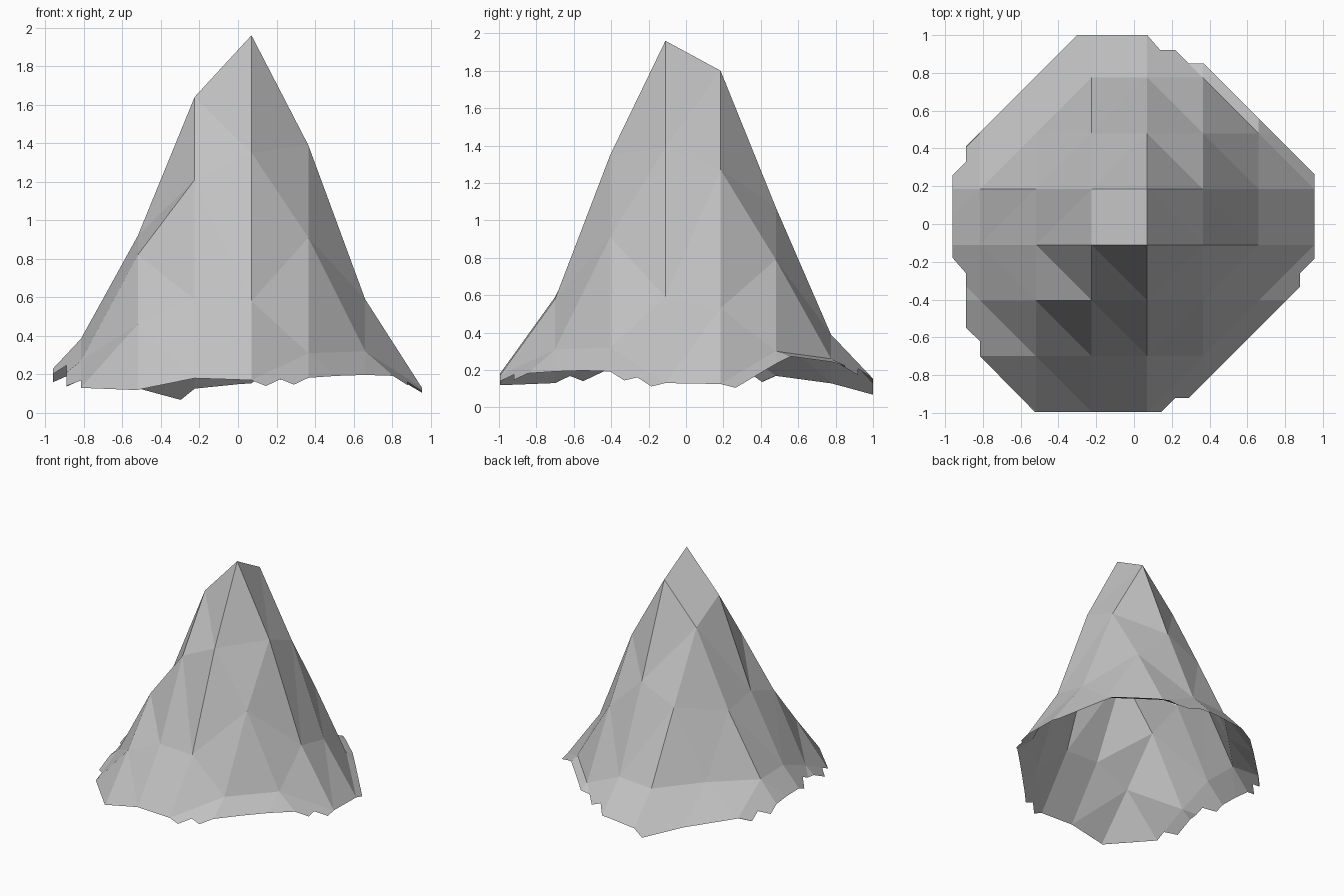
import bpy, bmesh
from mathutils import Vector

cube = bpy.data.objects.get("Cube")
if cube:
    bpy.data.objects.remove(cube, do_unlink=True)

# Grey stone
stone = bpy.data.materials.new("grey stone")
stone.use_nodes = True
GREY = (0.54, 0.54, 0.54, 1)
stone.diffuse_color = GREY
bsdf = next(n for n in stone.node_tree.nodes if n.type == 'BSDF_PRINCIPLED')
bsdf.inputs["Base Color"].default_value = GREY

# Terrain heights, rows front to back, columns right to left of the model
STEP, X0, Y0 = 0.295, -1.11, -0.995
HEIGHTS = [
    [.00, .02, .12, .18, .17, .05, .00, .00],
    [.05, .13, .46, .59, .58, .31, .07, .00],
    [.03, .27, .82, 1.21, 1.35, .91, .32, .06],
    [.07, .385, .92, 1.64, 1.96, 1.39, .59, .13],
    [.04, .38, .87, 1.48, 1.80, 1.27, .53, .125],
    [.05, .17, .39, .93, 1.07, .79, .30, .05],
    [.00, .05, .13, .37, .39, .26, .20, .00],
    [.00, .00, .00, .05, .08, .12, .05, .00],
]

# Ragged rim seen in plan
RIM = [Vector(p) for p in (
    (-.52, -1), (.14, -1), (.22, -.92), (.29, -.92), (.88, -.33), (.88, -.26),
    (.96, -.18), (.96, .26), (.37, .85), (.29, .85), (.22, .92), (.14, .92),
    (.07, 1), (-.3, 1), (-.89, .41), (-.89, .33), (-.96, .26), (-.96, -.18),
    (-.89, -.26), (-.89, -.55), (-.815, -.62), (-.815, -.7))]
RIM_EDGES = list(zip(RIM, RIM[1:] + RIM[:1]))


def inside_rim(p):
    hit = False
    for a, b in RIM_EDGES:
        if (a.y > p.y) != (b.y > p.y):
            if p.x < a.x + (p.y - a.y) * (b.x - a.x) / (b.y - a.y):
                hit = not hit
    return hit


# Faceted slopes, diagonals running around the peak
bm = bmesh.new()
grid = [[bm.verts.new((X0 + STEP * i, Y0 + STEP * j, z))
         for i, z in enumerate(row)] for j, row in enumerate(HEIGHTS)]
for j in range(len(grid) - 1):
    for i in range(len(grid[0]) - 1):
        a, b = grid[j][i], grid[j][i + 1]
        d, c = grid[j + 1][i], grid[j + 1][i + 1]
        if (i < 4) == (j < 3):
            tris = (a, b, d), (b, c, d)
        else:
            tris = (a, b, c), (a, c, d)
        for t in tris:
            bm.faces.new(t)

# Trim the outer faces to the rim
for a, b in RIM_EDGES:
    e = b - a
    near = [f for f in bm.faces
            if min((v.co.xy - (a + b) / 2).length for v in f.verts)
            < e.length / 2 + STEP]
    geom = set(near)
    for f in near:
        geom.update(f.edges)
        geom.update(f.verts)
    bmesh.ops.bisect_plane(bm, geom=list(geom), dist=1e-5,
                           plane_co=(a.x, a.y, 0), plane_no=(e.y, -e.x, 0))
outside = [f for f in bm.faces if not inside_rim(f.calc_center_median())]
bmesh.ops.delete(bm, geom=outside, context='FACES')

# Merge the flat pieces left by trimming
bmesh.ops.dissolve_limit(bm, angle_limit=0.002, verts=bm.verts[:],
                         edges=bm.edges[:], use_dissolve_boundaries=False)
bmesh.ops.triangulate(bm, faces=bm.faces[:])
bm.normal_update()

mesh = bpy.data.meshes.new("mountain_peak")
bm.to_mesh(mesh)
bm.free()
mesh.materials.append(stone)
peak = bpy.data.objects.new("mountain_peak", mesh)
bpy.context.collection.objects.link(peak)
